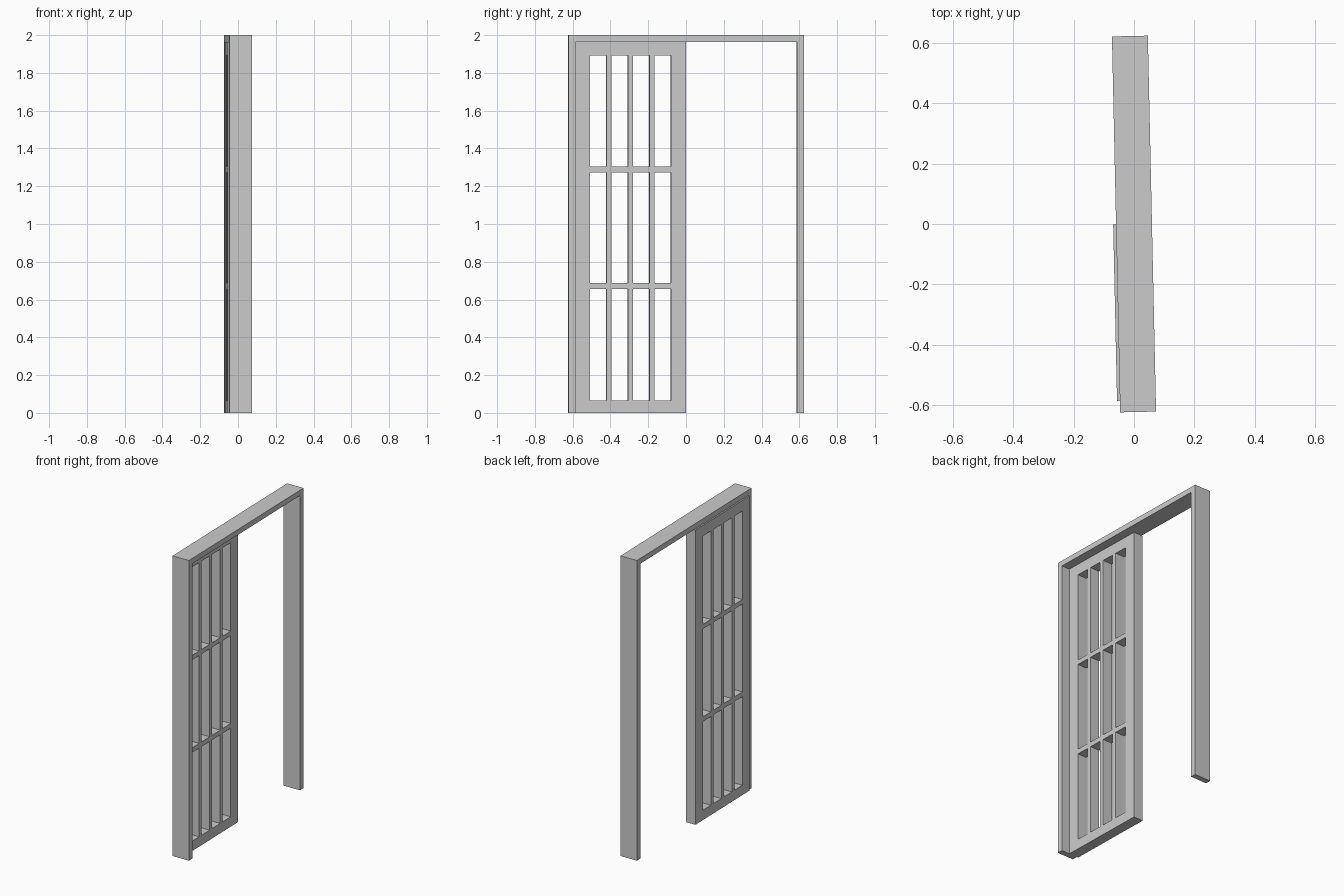
import bpy, bmesh, math
from mathutils import Matrix

if "Cube" in bpy.data.objects:
    bpy.data.objects.remove(bpy.data.objects["Cube"])

TILT = Matrix.Rotation(math.radians(1.25), 4, 'Z')   # the whole model is turned slightly


def lattice(name, ys, zs, is_open, x0, x1):
    """Flat panel on a y/z grid, leaving out open cells, extruded from x0 to x1."""
    bm = bmesh.new()
    verts = {}

    def vert(i, k):
        if (i, k) not in verts:
            verts[i, k] = bm.verts.new((x0, ys[i], zs[k]))
        return verts[i, k]

    for i in range(len(ys) - 1):
        for k in range(len(zs) - 1):
            if not is_open(i, k):
                bm.faces.new([vert(i, k), vert(i, k + 1), vert(i + 1, k + 1), vert(i + 1, k)])
    res = bmesh.ops.extrude_face_region(bm, geom=bm.faces[:], use_keep_orig=True)
    moved = [g for g in res['geom'] if isinstance(g, bmesh.types.BMVert)]
    bmesh.ops.translate(bm, verts=moved, vec=(x1 - x0, 0, 0))
    bmesh.ops.recalc_face_normals(bm, faces=bm.faces[:])
    mesh = bpy.data.meshes.new(name)
    bm.to_mesh(mesh)
    bm.free()
    mesh.transform(TILT)
    obj = bpy.data.objects.new(name, mesh)
    bpy.context.collection.objects.link(obj)
    return obj


# Door frame: two posts and a header
lattice("door_frame", [-0.623, -0.586, 0.586, 0.623], [0, 1.964, 2.0],
        lambda i, k: i == 1 and k == 0, -0.0595, 0.0595)

# Sliding door: stiles, rails and glazing bars around 4 x 3 openings
pane, bar = 0.0868, 0.0275
ys = [-0.586]
for c in range(4):
    left = -0.509 + c * (pane + bar)
    ys += [left, left + pane]
ys.append(0.0)
zs = [0, 0.066, 0.656, 0.688, 1.273, 1.304, 1.892, 1.964]
lattice("sliding_door", ys, zs, lambda i, k: i % 2 == 1 and k % 2 == 1, -0.069, 0.0)
